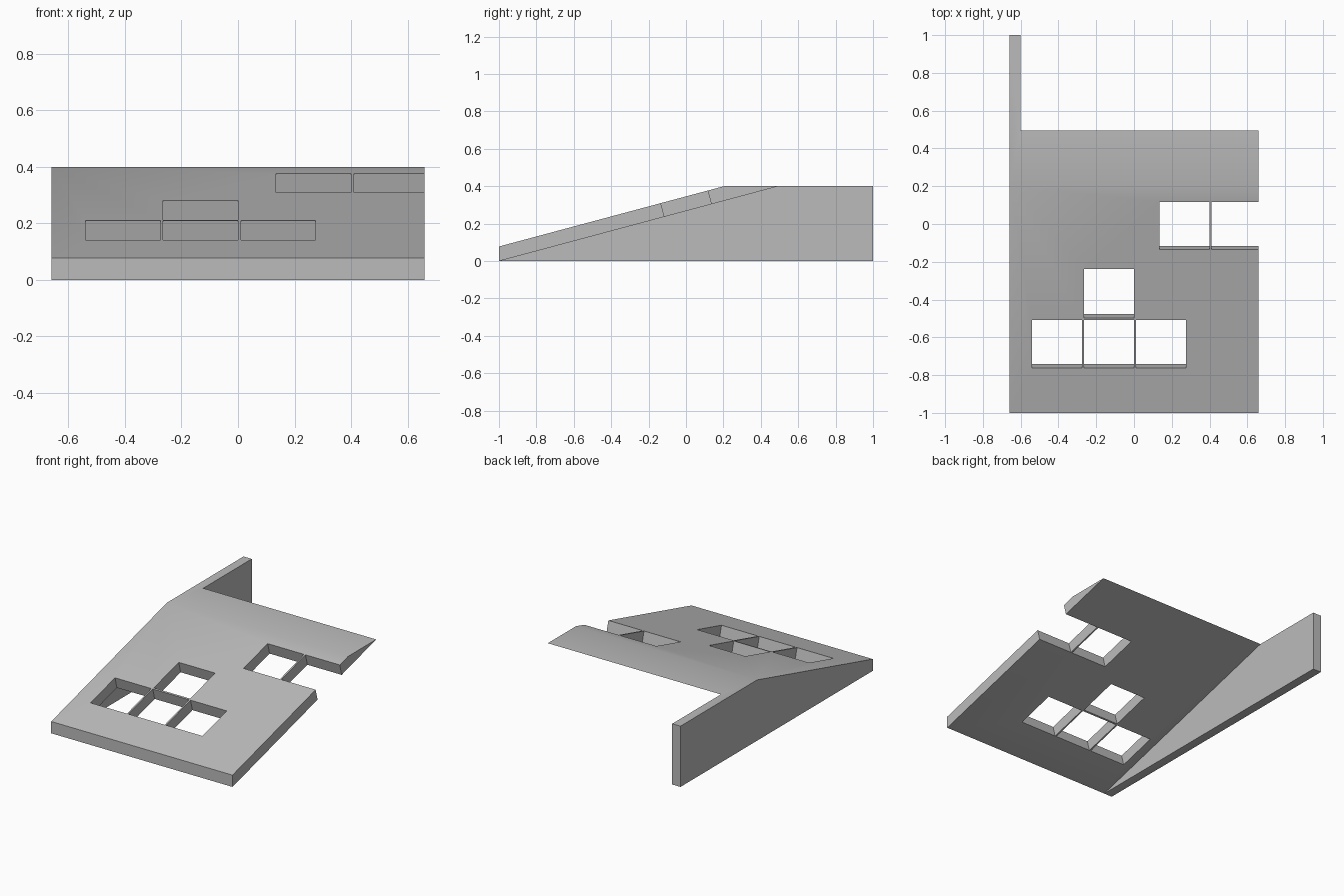
import bpy, bmesh, math
from mathutils import Vector

old = bpy.data.objects.get("Cube")
if old:
    bpy.data.objects.remove(old, do_unlink=True)

grey = bpy.data.materials.new("plain_grey")
grey.use_nodes = True
GREY = (0.5, 0.5, 0.5, 1)
grey.diffuse_color = GREY
grey.node_tree.nodes["Principled BSDF"].inputs["Base Color"].default_value = GREY

SLOPE = math.tan(math.radians(15))
LIP, HEIGHT, HALF = 0.0777, 0.4, 0.66


def prism(name, profile, x0, x1):
    """Extrude a closed (y, z) profile from x0 to x1."""
    bm = bmesh.new()
    face = bm.faces.new([bm.verts.new((x0, y, z)) for y, z in profile])
    grown = bmesh.ops.extrude_face_region(bm, geom=[face])
    verts = [v for v in grown["geom"] if isinstance(v, bmesh.types.BMVert)]
    bmesh.ops.translate(bm, verts=verts, vec=(x1 - x0, 0, 0))
    bmesh.ops.recalc_face_normals(bm, faces=bm.faces)
    mesh = bpy.data.meshes.new(name)
    bm.to_mesh(mesh)
    bm.free()
    mesh.materials.append(grey)
    obj = bpy.data.objects.new(name, mesh)
    bpy.context.collection.objects.link(obj)
    return obj


def top_z(y):
    return LIP + SLOPE * (y + 1)


# Full-width body: front lip, ramp, flat ridge
ridge_y = -1 + (HEIGHT - LIP) / SLOPE
ramp = prism("ramp_panel", [(-1, 0), (1, 0), (1, HEIGHT), (ridge_y, HEIGHT), (-1, LIP)], -HALF, HALF)

# Space under the ramp, leaving the right-hand side wall standing
under = lambda y: (y, SLOPE * (y + 1) - 0.0005)
cutters = [prism("underside_cutter", [under(-1.5), under(1.2), (1.5, under(1.2)[1]), (1.5, under(-1.5)[1])],
                 -0.6, 0.8)]

# Square holes, cut at right angles to the ramp: x start, x end, y front, y back
holes = [(-0.54, -0.275, -0.762, -0.508),
         (-0.265, 0, -0.762, -0.508),
         (0.01, 0.275, -0.762, -0.508),
         (-0.265, 0, -0.497, -0.238),
         (0.135, 0.4, -0.135, 0.116),
         (0.41, 0.75, -0.135, 0.116)]
normal = Vector((-SLOPE, 1)).normalized()
for x0, x1, y0, y1 in holes:
    a, b = Vector((y0, top_z(y0))), Vector((y1, top_z(y1)))
    up, down = normal * 0.05, normal * -0.11
    cutters.append(prism("hole_cutter", [a + down, b + down, b + up, a + up], x0, x1))

for cutter in cutters:
    cutter.hide_render = True
    cutter.hide_viewport = True
    cut = ramp.modifiers.new(cutter.name, "BOOLEAN")
    cut.operation, cut.solver, cut.object = "DIFFERENCE", "EXACT", cutter

# Apply the cuts, then drop the cutters
bpy.context.view_layer.update()
result = bpy.data.meshes.new_from_object(ramp.evaluated_get(bpy.context.evaluated_depsgraph_get()))
ramp.modifiers.clear()
ramp.data = result
result.name = "ramp_panel"
for cutter in cutters:
    bpy.data.objects.remove(cutter, do_unlink=True)

# Soft crease where the ramp meets the ridge, sharp edges elsewhere
bpy.ops.object.select_all(action="DESELECT")
ramp.select_set(True)
bpy.context.view_layer.objects.active = ramp
bpy.ops.object.shade_smooth_by_angle(angle=math.radians(30))
